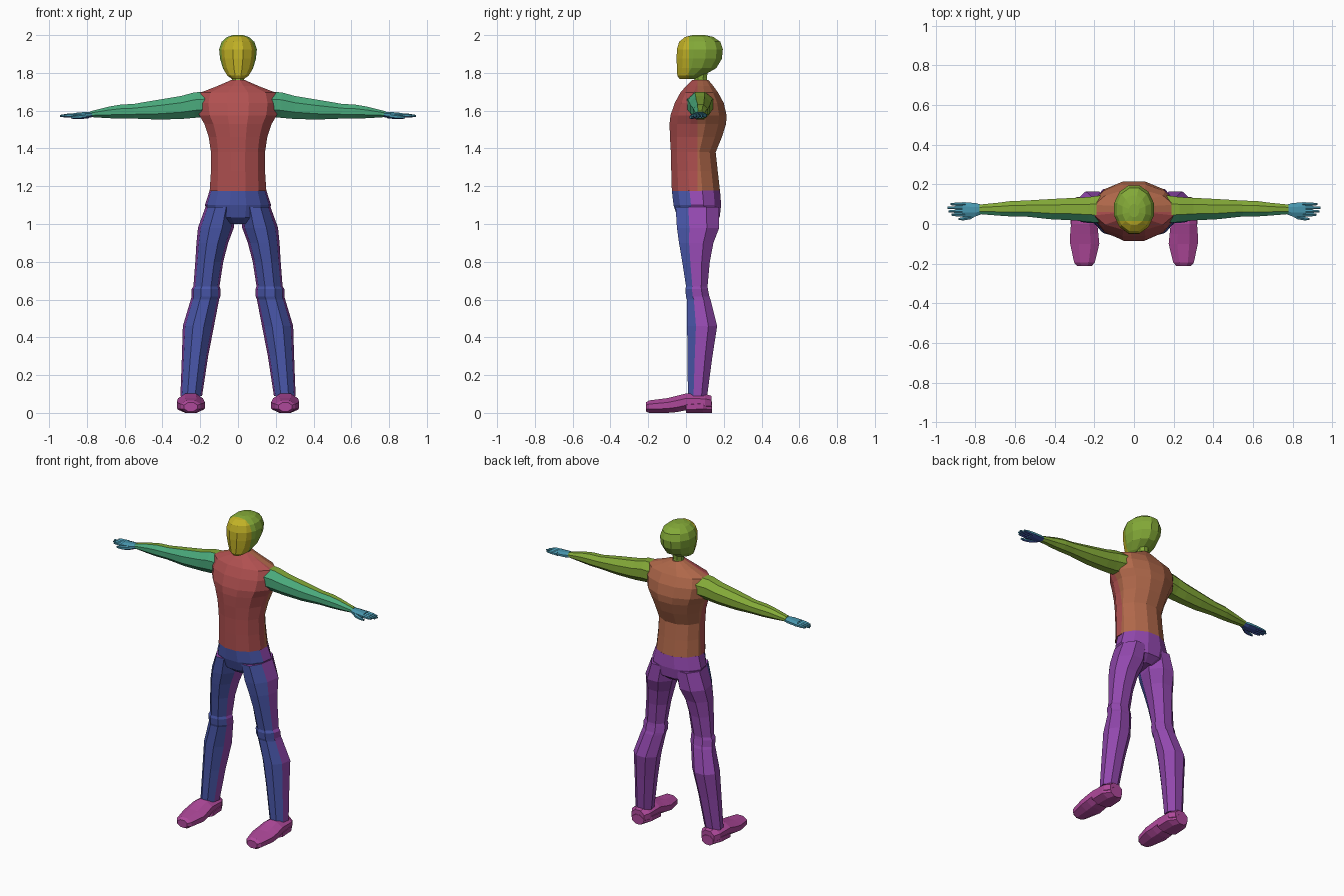
import bpy, bmesh, math
from mathutils import Vector


def mat(name, r, g, b):
    m = bpy.data.materials.new(name)
    m.diffuse_color = [((c / 255 + 0.055) / 1.055) ** 2.4 for c in (r, g, b)] + [1]
    return m


gold = mat("gold", 194, 178, 38)
green = mat("leaf green", 132, 170, 56)
red = mat("red", 176, 80, 80)
brown = mat("brown", 176, 104, 74)
teal = mat("teal green", 74, 170, 124)
blue = mat("blue", 74, 88, 172)
purple = mat("purple", 146, 72, 174)
magenta = mat("magenta", 174, 72, 154)
aqua = mat("aqua", 72, 150, 174)
navy = mat("palm blue", 60, 80, 160)


def loft(name, axis, rings, n, mats, rule=None, side=1, narrow=1, split=None):
    """Skin rings (t, u0, u1, v0, v1) along an axis. u, v are the two other axes in xyz order."""
    bm = bmesh.new()
    loops = []
    k = 1 / math.cos(math.pi / n)
    for t, u0, u1, v0, v1 in rings:
        loop = []
        for i in range(n):
            a = 2 * math.pi * (i + 0.5) / n
            c, s = math.cos(a) * k, math.sin(a) * k
            if s < 0:
                c *= narrow
            u = (u0 + u1) / 2 + c * (u1 - u0) / 2
            v = (v0 + v1) / 2 + s * (v1 - v0) / 2
            p = {"x": (t, u, v), "y": (u, t, v), "z": (u, v, t)}[axis]
            loop.append(bm.verts.new((p[0] * side, p[1], p[2])))
        loops.append(loop)
    for a, b in zip(loops, loops[1:]):
        for i in range(n):
            j = (i + 1) % n
            bm.faces.new((a[i], a[j], b[j], b[i]))
    bm.faces.new(loops[0])
    bm.faces.new(loops[-1])
    if split is not None:
        bmesh.ops.bisect_plane(bm, geom=bm.verts[:] + bm.edges[:] + bm.faces[:],
                               plane_co=(0, split, 0), plane_no=(0, 1, 0))
    bmesh.ops.recalc_face_normals(bm, faces=bm.faces[:])
    bm.normal_update()
    if rule:
        for f in bm.faces:
            f.material_index = 0 if rule(f.calc_center_median(), f.normal) else 1
    me = bpy.data.meshes.new(name)
    bm.to_mesh(me)
    bm.free()
    for m in mats:
        me.materials.append(m)
    ob = bpy.data.objects.new(name, me)
    bpy.context.collection.objects.link(ob)
    return ob


def upright(rows):
    """Symmetric rings: (z, half width, y front, y back)."""
    return [(z, -w, w, a, b) for z, w, a, b in rows]


# Head: gold face, green back
loft("head", "z", upright([
    (1.768, .032, -.035, .05), (1.785, .056, -.046, .09), (1.825, .08, -.048, .16),
    (1.875, .095, -.05, .19), (1.925, .1, -.048, .195), (1.965, .086, -.036, .182),
    (1.99, .058, -.005, .145), (2.0, .026, .035, .1)]),
    12, [gold, green], lambda c, n: c.y < .015, split=.015)
loft("neck", "z", upright([(1.73, .036, .035, .12), (1.77, .03, .045, .11), (1.81, .034, .04, .115)]),
     8, [green])

# Torso: red front, brown back
loft("torso", "z", upright([
    (1.175, .15, -.075, .18), (1.28, .143, -.078, .168), (1.38, .143, -.08, .157),
    (1.46, .155, -.085, .19), (1.53, .178, -.087, .212), (1.575, .205, -.082, .215),
    (1.64, .214, -.06, .2), (1.695, .2, -.03, .17), (1.73, .11, .0, .145),
    (1.763, .034, .035, .118)]),
    12, [red, brown], lambda c, n: c.y < .06, split=.06)

# Hips: blue front, purple back
trouser = lambda c, n: n.y < -.4
loft("hips", "z", upright([
    (1.0, .08, .0, .13), (1.035, .15, -.045, .178), (1.1, .175, -.066, .186), (1.178, .15, -.075, .18)]),
    12, [blue, purple], trouser, narrow=.94)

for s, tag in ((1, "left"), (-1, "right")):
    # Legs
    loft(tag + "_leg", "z", [
        (1.09, .01, .172, -.055, .175), (.98, .022, .212, -.048, .176), (.9, .052, .22, -.037, .145),
        (.8, .078, .226, -.02, .126), (.67, .098, .236, .0, .114), (.655, .093, .246, -.004, .116),
        (.615, .094, .246, .0, .124), (.6, .1, .25, .005, .13), (.46, .127, .292, .006, .165),
        (.3, .158, .297, .008, .14), (.09, .19, .305, .01, .112)],
        8, [blue, purple], trouser, side=s, narrow=.85)
    # Shoes: heel block and front part with a thin raised arch
    loft(tag + "_shoe", "y", [
        (-.213, .215, .285, .008, .055), (-.195, .198, .302, .0, .066), (-.1, .175, .322, .0, .078),
        (-.05, .18, .322, .004, .09), (.0, .185, .318, .014, .103), (.1, .185, .315, .012, .1),
        (.135, .205, .295, .012, .09)], 8, [magenta], side=s)
    loft(tag + "_heel", "y", [
        (.0, .18, .32, .0, .06), (.09, .182, .318, .0, .07), (.137, .21, .29, .0, .06)],
        8, [magenta], side=s)
    # Arms: teal front, leaf green back and top
    loft(tag + "_arm", "x", [
        (.16, .005, .145, 1.57, 1.7), (.23, .01, .136, 1.562, 1.697), (.3, .018, .132, 1.556, 1.678),
        (.42, .024, .126, 1.553, 1.658), (.55, .038, .118, 1.558, 1.636), (.62, .038, .116, 1.558, 1.632),
        (.68, .042, .108, 1.56, 1.622), (.78, .05, .098, 1.566, 1.597)],
        8, [teal, green], lambda c, n: n.y < -.4, side=s)
    # Hands: aqua back of hand, blue palm
    top = lambda c, n: n.z > -.05
    loft(tag + "_palm", "x", [
        (.765, .052, .096, 1.567, 1.594), (.8, .038, .106, 1.561, 1.594), (.865, .036, .11, 1.562, 1.588)],
        8, [aqua, navy], top, side=s)
    for i, (y, end) in enumerate(((.047, .922), (.064, .937), (.082, .942), (.1, .925))):
        loft(f"{tag}_finger_{i + 1}", "x", [
            (.85, y - .01, y + .01, 1.564, 1.586), (.9, y - .008, y + .008, 1.565, 1.583),
            (end, y - .005, y + .005, 1.567, 1.577)], 6, [aqua, navy], top, side=s)
    loft(tag + "_thumb", "x", [
        (.79, .045, .07, 1.562, 1.588), (.825, .024, .046, 1.558, 1.58),
        (.86, .018, .035, 1.557, 1.574), (.885, .02, .03, 1.559, 1.57)],
        6, [aqua, navy], top, side=s)
